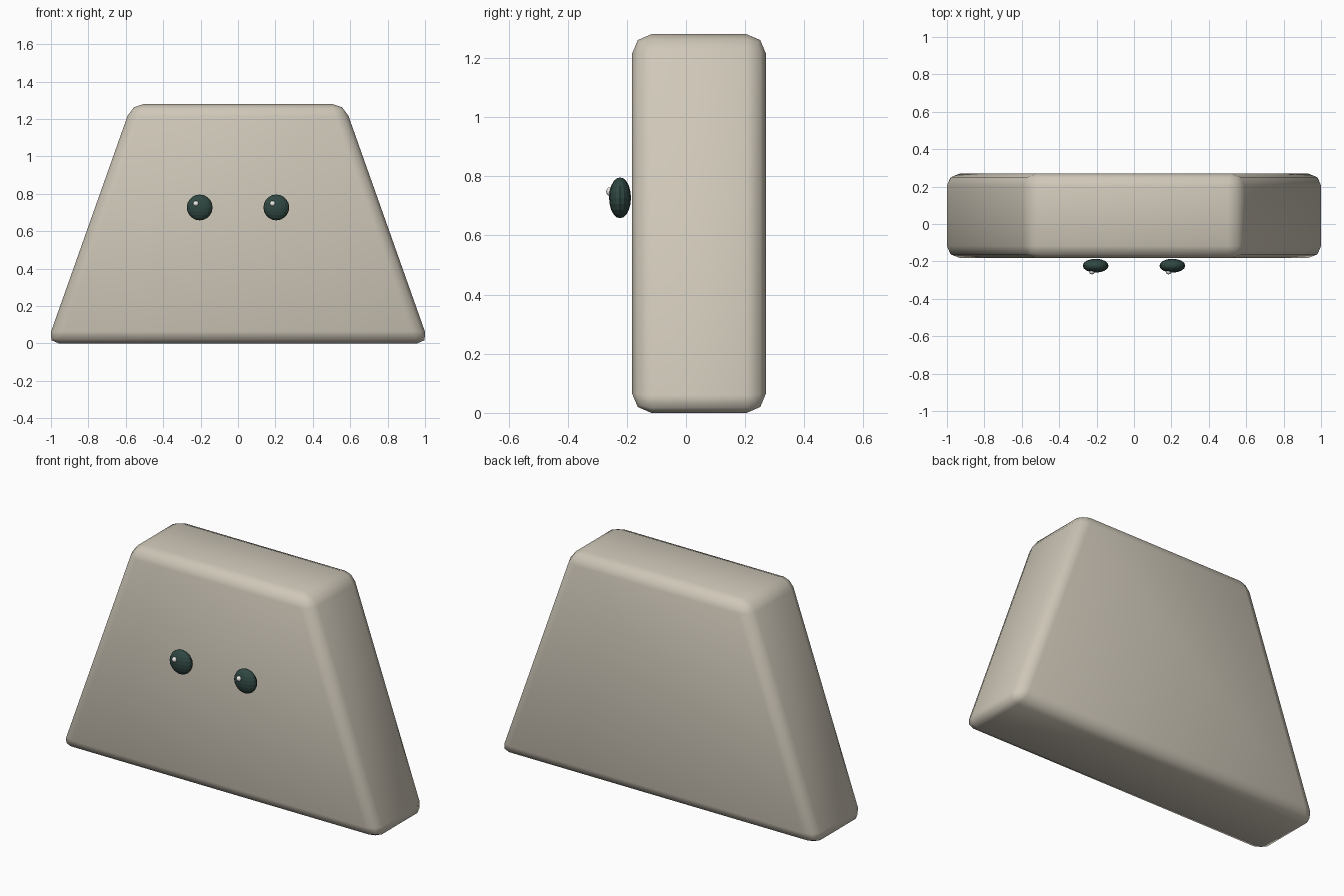
import bpy, bmesh
from mathutils import Matrix

if "Cube" in bpy.data.objects:
    bpy.data.objects.remove(bpy.data.objects["Cube"])


def material(name, rgb):
    m = bpy.data.materials.new(name)
    m.diffuse_color = (*rgb, 1)
    m.use_nodes = True
    m.node_tree.nodes["Principled BSDF"].inputs["Base Color"].default_value = m.diffuse_color
    return m


def add_object(name, bm, mat, smooth):
    mesh = bpy.data.meshes.new(name)
    bmesh.ops.recalc_face_normals(bm, faces=bm.faces)
    for f in bm.faces:
        f.smooth = smooth
    bm.to_mesh(mesh)
    bm.free()
    mesh.materials.append(mat)
    ob = bpy.data.objects.new(name, mesh)
    bpy.context.collection.objects.link(ob)
    return ob


def ellipsoid(name, center, radii, segments, rings, mat, smooth):
    bm = bmesh.new()
    bmesh.ops.create_uvsphere(
        bm, u_segments=segments, v_segments=rings, radius=1,
        matrix=Matrix.Translation(center) @ Matrix.Diagonal((*radii, 1)))
    return add_object(name, bm, mat, smooth)


stone = material("stone", (0.62, 0.57, 0.48))
dark = material("dark_green", (0.03, 0.065, 0.055))
white = material("highlight", (0.85, 0.85, 0.82))

# Body: tapered slab with rounded edges
bm = bmesh.new()
profile = [(-1.022, 0), (1.022, 0), (0.568, 1.28), (-0.568, 1.28)]
face = bm.faces.new([bm.verts.new((x, -0.182, z)) for x, z in profile])
side = bmesh.ops.extrude_face_region(bm, geom=[face])["geom"]
for v in side:
    if isinstance(v, bmesh.types.BMVert):
        v.co.y = 0.27
# Extruding can drop the starting cap, so close any open rim
rim = [e for e in bm.edges if e.is_boundary]
if rim:
    bmesh.ops.holes_fill(bm, edges=rim)
body = add_object("body", bm, stone, True)
bevel = body.modifiers.new("rounded_edges", 'BEVEL')
bevel.width = 0.065
bevel.segments = 2
bevel.limit_method = 'NONE'

# Eyes: flattened balls, each with a small highlight at upper left
for label, x in (("left", -0.205), ("right", 0.205)):
    ellipsoid(f"{label}_eye", (x, -0.223, 0.727),
              (0.069, 0.037, 0.069), 16, 10, dark, False)
    ellipsoid(f"{label}_eye_highlight", (x - 0.02, -0.256, 0.748),
              (0.015, 0.014, 0.015), 8, 6, white, True)
